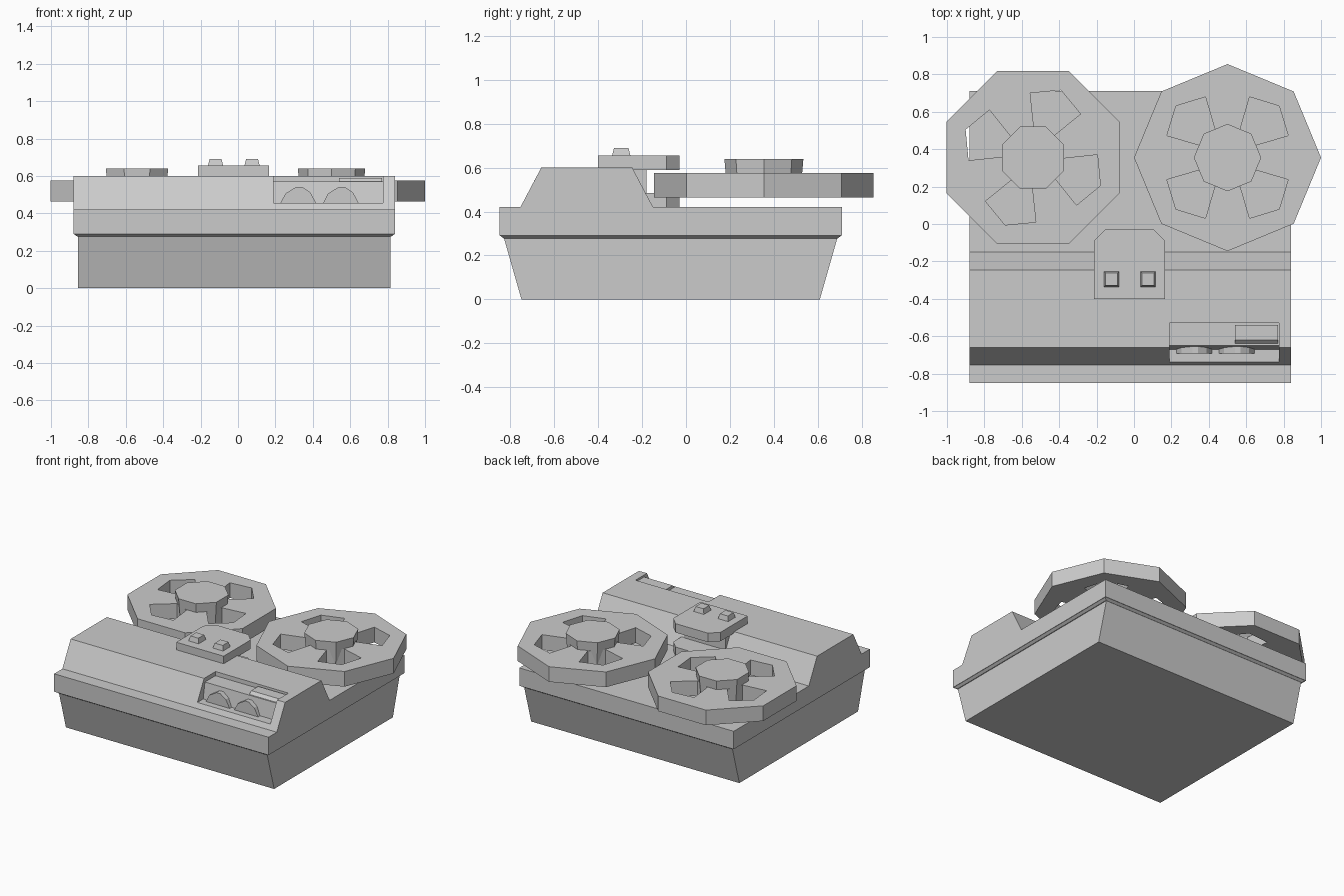
import bpy, bmesh
from math import cos, sin, radians
from mathutils import Vector

if "Cube" in bpy.data.objects:
    bpy.data.objects.remove(bpy.data.objects["Cube"])


def loft(name, bottom, top):
    """Closed solid between two matching 3D outlines."""
    bm = bmesh.new()
    a = [bm.verts.new(p) for p in bottom]
    b = [bm.verts.new(p) for p in top]
    bm.faces.new(a)
    bm.faces.new(b)
    for i in range(len(a)):
        j = (i + 1) % len(a)
        bm.faces.new((a[i], a[j], b[j], b[i]))
    bmesh.ops.recalc_face_normals(bm, faces=bm.faces)
    mesh = bpy.data.meshes.new(name)
    bm.to_mesh(mesh)
    bm.free()
    ob = bpy.data.objects.new(name, mesh)
    bpy.context.collection.objects.link(ob)
    return ob


def prism_z(name, pts, z0, z1):
    return loft(name, [(x, y, z0) for x, y in pts], [(x, y, z1) for x, y in pts])


def prism_x(name, pts, x0, x1):
    return loft(name, [(x0, y, z) for y, z in pts], [(x1, y, z) for y, z in pts])


def rect(x0, x1, y0, y1, z):
    return [(x0, y0, z), (x1, y0, z), (x1, y1, z), (x0, y1, z)]


def polar(cx, cy, pairs):
    return [(cx + r * cos(radians(a)), cy + r * sin(radians(a))) for r, a in pairs]


def cut(ob, cutters):
    for c in cutters:
        c.hide_render = True
        m = ob.modifiers.new("cut", 'BOOLEAN')
        m.operation = 'DIFFERENCE'
        m.solver = 'EXACT'
        m.object = c
    deps = bpy.context.evaluated_depsgraph_get()
    mesh = bpy.data.meshes.new_from_object(ob.evaluated_get(deps))
    ob.modifiers.clear()
    ob.data = mesh
    for c in cutters:
        bpy.data.objects.remove(c)


# Tapered lower case and the bevelled lip under the deck
prism_x("lower_case", [(-.75, 0), (.61, 0), (.69, .28), (-.83, .28)], -.855, .815)
loft("lip_bevel", rect(-.86, .82, -.83, .69, .277), rect(-.88, .84, -.85, .71, .292))

# Deck with raised front console, one side profile
deck = prism_x("deck", [(-.85, .29), (-.85, .42), (-.755, .42), (-.66, .60), (-.245, .60),
                        (-.15, .42), (.71, .42), (.71, .29)], -.88, .84)
# Meter recess
cut(deck, [prism_x("recess_cutter", [(-.525, .7), (-.53, .57), (-.65, .57), (-.67, .455),
                                     (-.9, .455), (-.9, .7)], .19, .775)])
prism_x("recess_block", [(-.54, .56), (-.54, .59), (-.62, .59), (-.65, .56)], .54, .77)

# Meter dials
for side, cx in (("left", .322), ("right", .55)):
    arc = [(-.097, 0), (-.068, .055), (-.01, .09), (.02, .09), (.065, .06), (.097, 0)]
    loft("meter_" + side, [(cx + x, -.692, .452 + z) for x, z in arc],
         [(cx + x, -.645, .452 + z) for x, z in arc])

# Tape head housing: two chamfered slabs joined by a core
outline = [(-.215, -.40), (.165, -.40), (.165, -.09), (.105, -.03), (-.155, -.03), (-.215, -.09)]
prism_z("head_cover", outline, .59, .655)
prism_z("head_base", outline, .41, .485)
loft("head_core", rect(-.19, .14, -.38, -.18, .48), rect(-.19, .14, -.38, -.18, .60))
for side, cx in (("left", -.12), ("right", .075)):
    loft("button_" + side, rect(cx - .042, cx + .042, -.338, -.252, .65),
         rect(cx - .032, cx + .032, -.328, -.262, .69))

# Octagonal reels with four windows and a raised hub
for side, cx, spin in (("left", -.54, 22.5), ("right", .5, 0)):
    cy = .355
    reel = prism_z("reel_" + side, polar(cx, cy, [(.5, spin + 45 * i) for i in range(8)]), .465, .575)
    windows = []
    for k in range(4):
        t = spin + 90 * k
        pts = polar(cx, cy, [(.165, t + 24), (.345, t + 20), (.39, t + 45),
                             (.345, t + 70), (.165, t + 66), (.165, t + 45)])
        windows.append(prism_z("window_cutter", pts, .4, .7))
    cut(reel, windows)
    ring = polar(cx, cy, [(.18, spin + 45 * i) for i in range(8)])
    low = polar(cx, cy, [(.165, spin + 45 * i) for i in range(8)])
    loft("hub_" + side, [(x, y, .465) for x, y in low], [(x, y, .64) for x, y in ring])
